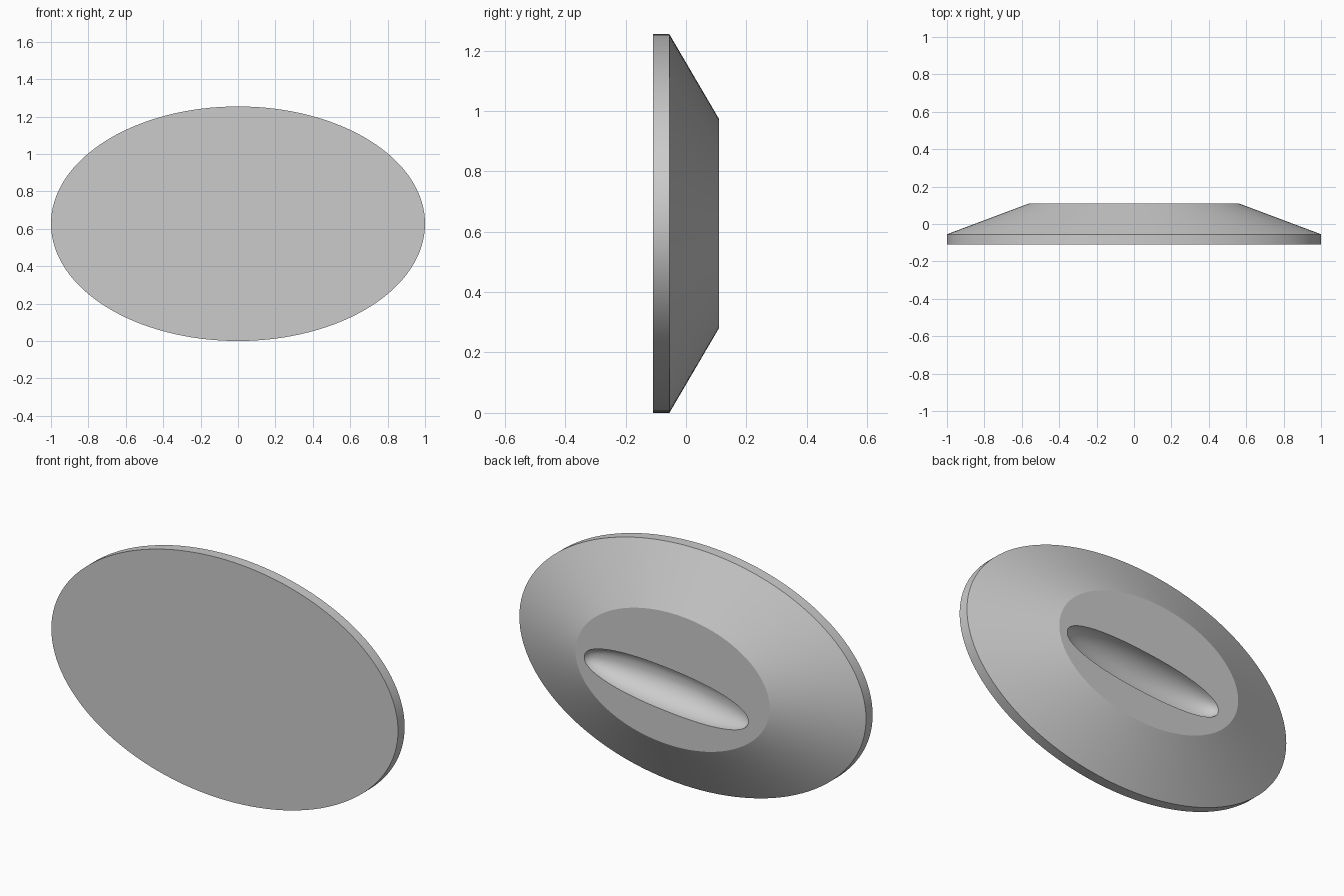
import bpy, bmesh, math

if "Cube" in bpy.data.objects:
    bpy.data.objects.remove(bpy.data.objects["Cube"])

N = 128
CZ = 0.627  # height of the disc centre


def ring(bm, y, rx, rz, cx=0.0, cz=0.0, tilt=0.0, power=2.0):
    """Tilted (super)ellipse of vertices in a plane of constant y."""
    out = []
    for i in range(N):
        t = 2 * math.pi * i / N
        c, s = math.cos(t), math.sin(t)
        u = rx * math.copysign(abs(c) ** (2 / power), c)
        v = rz * math.copysign(abs(s) ** (2 / power), s)
        out.append(bm.verts.new((cx + u * math.cos(tilt) - v * math.sin(tilt), y,
                                 CZ + cz + u * math.sin(tilt) + v * math.cos(tilt))))
    return out


def bridge(bm, a, b):
    for i in range(N):
        j = (i + 1) % N
        bm.faces.new((a[i], a[j], b[j], b[i]))


bm = bmesh.new()

# Disc: front face, straight rim, sloped back, flat back land
rings = [ring(bm, -0.11, 1.0, CZ), ring(bm, -0.055, 1.0, CZ), ring(bm, 0.11, 0.56, 0.345)]
bm.faces.new(rings[0])

# Scooped finger recess in the back land
STEPS, DEPTH = 12, 0.12
for k in range(STEPS):
    a = 0.5 * math.pi * k / STEPS
    f = math.cos(a)
    rings.append(ring(bm, 0.11 - DEPTH * math.sin(a), 0.475 * f, 0.113 * f,
                      0.037, -0.06, math.radians(5.5), 2.25))
for a, b in zip(rings, rings[1:]):
    bridge(bm, a, b)
bm.faces.new(rings[-1])
bmesh.ops.recalc_face_normals(bm, faces=bm.faces)

# Smooth shading with sharp borders between the surfaces
for f in bm.faces:
    f.smooth = True
for r in rings[:4]:
    for i in range(N):
        bm.edges.get((r[i], r[(i + 1) % N])).smooth = False

mesh = bpy.data.meshes.new("oval_disc")
bm.to_mesh(mesh)
bm.free()
disc = bpy.data.objects.new("oval_disc", mesh)
bpy.context.collection.objects.link(disc)

grey = bpy.data.materials.new("light grey")
grey.diffuse_color = (0.6, 0.6, 0.6, 1)
grey.use_nodes = True
grey.node_tree.nodes["Principled BSDF"].inputs["Base Color"].default_value = grey.diffuse_color
mesh.materials.append(grey)
